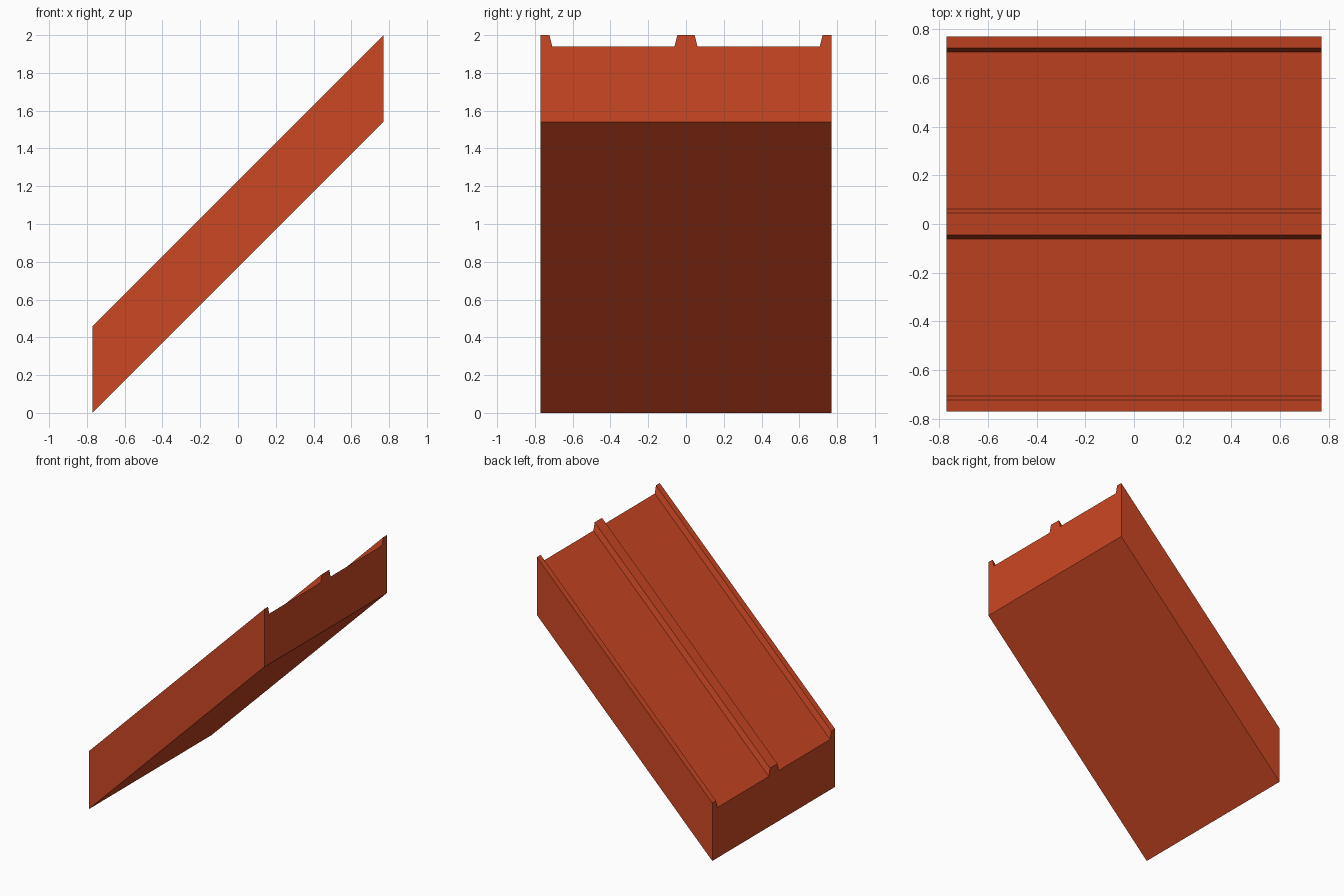
import bpy
import bmesh

cube = bpy.data.objects.get("Cube")
if cube:
    bpy.data.objects.remove(cube, do_unlink=True)

HALF = 0.77      # half of the width and of the run
HEIGHT = 0.46    # vertical thickness at the ridges
FLOOR = 0.40     # vertical thickness in the grooves
RISE = 1.54      # climb from the low end to the high end

# Painted surface
paint = bpy.data.materials.new("orange_red")
color = (0.6, 0.063, 0.017, 1)
paint.diffuse_color = color
paint.use_nodes = True
bsdf = next(n for n in paint.node_tree.nodes if n.type == 'BSDF_PRINCIPLED')
bsdf.inputs["Base Color"].default_value = color

# Half cross-section (y, z): centre ridge, groove, edge lip; mirrored to the other half
half = [(0.046, HEIGHT), (0.061, FLOOR), (0.708, FLOOR),
        (0.723, HEIGHT), (HALF, HEIGHT), (HALF, 0)]
profile = half + [(-y, z) for y, z in reversed(half)]

# Sloped ramp: the section is swept along x while it climbs
bm = bmesh.new()
low_end = bm.faces.new([bm.verts.new((-HALF, y, z)) for y, z in profile])
sweep = bmesh.ops.extrude_face_region(bm, geom=[low_end], use_keep_orig=True)
moved = [v for v in sweep["geom"] if isinstance(v, bmesh.types.BMVert)]
bmesh.ops.translate(bm, verts=moved, vec=(2 * HALF, 0, RISE))
bmesh.ops.recalc_face_normals(bm, faces=bm.faces)

mesh = bpy.data.meshes.new("grooved_ramp")
bm.to_mesh(mesh)
bm.free()
mesh.materials.append(paint)
ramp = bpy.data.objects.new("grooved_ramp", mesh)
bpy.context.collection.objects.link(ramp)
